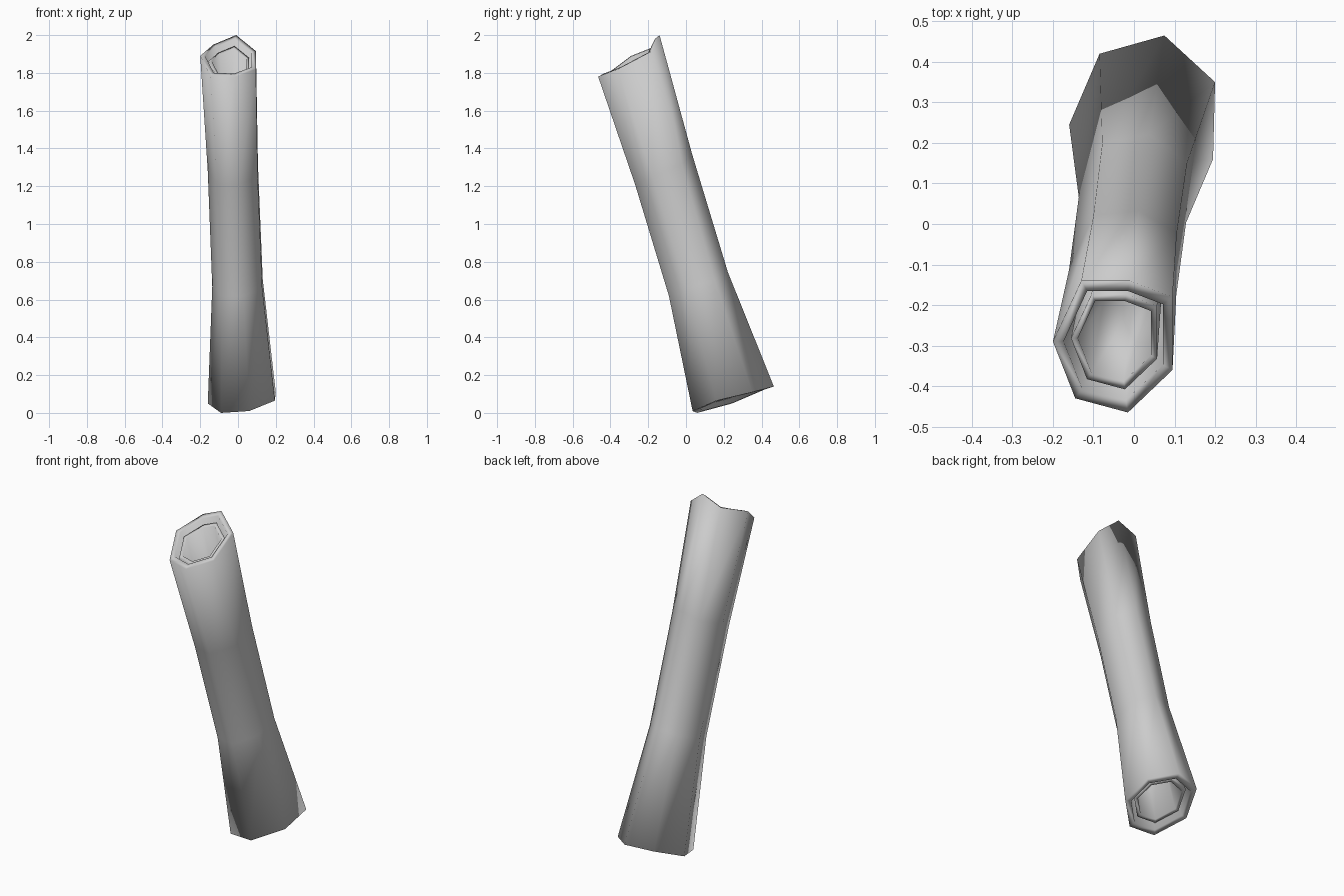
import bpy, bmesh
from mathutils import Vector

if "Cube" in bpy.data.objects:
    bpy.data.objects.remove(bpy.data.objects["Cube"])

# Seven-sided end outlines of the leaning log, in matching order
BOTTOM = [Vector(p) for p in [(-.16, .245, .05), (-.09, .06, 0), (.06, .035, .01), (.195, .16, .065),
                              (.20, .35, .11), (.075, .465, .14), (-.085, .42, .125)]]
TOP = [Vector(p) for p in [(-.20, -.29, 1.89), (-.145, -.43, 1.785), (-.015, -.465, 1.78), (.095, -.36, 1.82),
                           (.095, -.18, 1.915), (-.01, -.14, 2.0), (-.13, -.14, 1.95)]]
N = len(BOTTOM)


def centre(points):
    return sum(points, Vector()) / len(points)


AXIS = (centre(TOP) - centre(BOTTOM)).normalized()


def ring(t, scale, shift=0):
    pts = [a.lerp(b, t) for a, b in zip(BOTTOM, TOP)]
    c = centre(pts)
    return [c + (p - c) * scale + AXIS * shift for p in pts]


def tube(name, outer, inner, recess):
    # (position along log, waist narrowing, shift along the axis)
    stations = [(0, 1, recess), (.335, .79, 0), (.67, .84, 0), (1, 1, -recess)]
    loops = [ring(t, w * outer, s) for t, w, s in stations]
    loops += [ring(t, w * inner, s) for t, w, s in reversed(stations)]
    bm = bmesh.new()
    rows = [[bm.verts.new(p) for p in loop] for loop in loops]
    for i, row in enumerate(rows):
        nxt = rows[(i + 1) % len(rows)]
        for j in range(N):
            k = (j + 1) % N
            bm.faces.new((row[j], row[k], nxt[k], nxt[j])).smooth = True
    bmesh.ops.recalc_face_normals(bm, faces=bm.faces)
    mesh = bpy.data.meshes.new(name)
    bm.to_mesh(mesh)
    bm.free()
    obj = bpy.data.objects.new(name, mesh)
    bpy.context.collection.objects.link(obj)
    return obj


# Outer bark shell, and the thinner wood layer set slightly inside it
tube("bark_shell", 1.0, .83, 0)
tube("inner_wood", .72, .61, .025)
